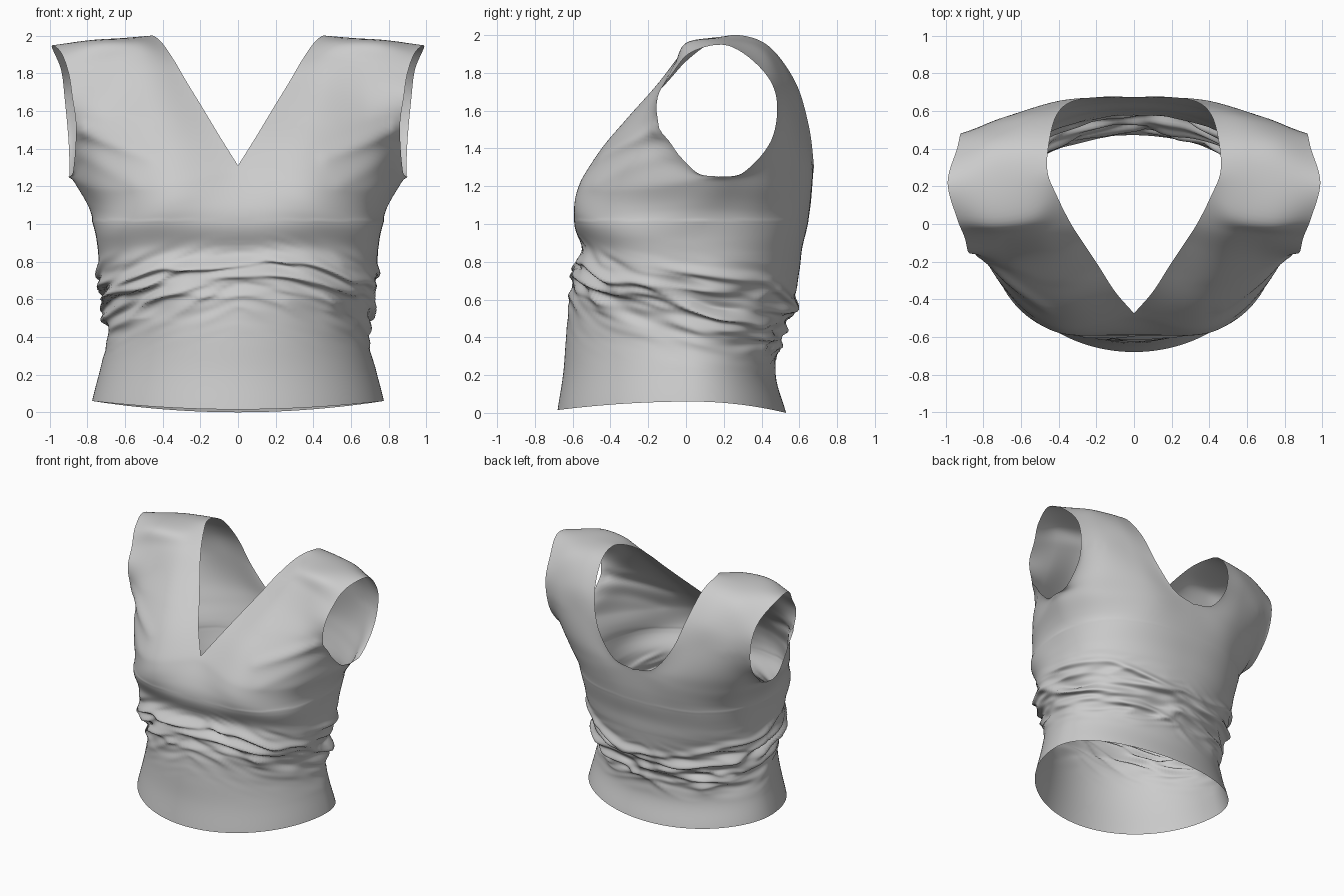
import bpy, bmesh, math
from mathutils import Vector, noise

if "Cube" in bpy.data.objects:
    bpy.data.objects.remove(bpy.data.objects["Cube"])

# Guide curves of one half of the yoke: centre front -> over the shoulder -> centre back
NECK = [(0, -.475, 1.31), (.10, -.36, 1.47), (.19, -.22, 1.62), (.27, -.10, 1.75),
        (.34, .01, 1.87), (.41, .15, 1.97), (.46, .28, 2.0), (.45, .44, 1.94),
        (.41, .58, 1.75), (.33, .65, 1.52), (.18, .675, 1.33), (0, .675, 1.28)]
INNER = [(.40, -.555, 1.22), (.39, -.445, 1.40), (.42, -.31, 1.56), (.46, -.16, 1.73),
         (.50, -.04, 1.88), (.55, .05, 1.97), (.62, .26, 1.985), (.60, .43, 1.93),
         (.58, .56, 1.75), (.53, .61, 1.54), (.45, .645, 1.35), (.39, .65, 1.24)]
OUTER = [(.73, -.30, 1.20), (.72, -.28, 1.38), (.70, -.23, 1.54), (.69, -.15, 1.69),
         (.70, -.06, 1.85), (.75, .01, 1.96), (.80, .24, 1.97), (.77, .42, 1.90),
         (.76, .52, 1.72), (.74, .55, 1.52), (.73, .52, 1.34), (.73, .46, 1.22)]
ARMHOLE = [(.90, .17, 1.25), (.875, .04, 1.285), (.86, -.13, 1.51), (.88, -.15, 1.67),
           (.90, -.07, 1.80), (.94, .03, 1.91), (.99, .22, 1.945), (.94, .40, 1.82),
           (.92, .48, 1.66), (.90, .45, 1.44), (.895, .30, 1.27), (.90, .17, 1.25)]
# Torso rings: height, half width, front y, back y
TORSO = [(0, .775, -.68, .53), (.2, .73, -.65, .475), (.4, .695, -.635, .495),
         (.6, .705, -.615, .57), (.75, .735, -.58, .60), (.87, .745, -.55, .615),
         (1.0, .765, -.60, .645), (1.1, .785, -.60, .66), (1.25, .86, -.54, .67)]
NV, NT, NB = 40, 77, 150


def spline(pts, t):
    """Catmull-Rom through points, t in 0..1."""
    pts = [Vector(p) for p in pts]
    n = len(pts) - 1
    i = min(int(t * n), n - 1)
    f = t * n - i
    b, c = pts[i], pts[i + 1]
    a = pts[i - 1] if i > 0 else b * 2 - c
    d = pts[i + 2] if i + 2 <= n else c * 2 - b
    return 0.5 * (2 * b + (c - a) * f + (2 * a - 5 * b + 4 * c - d) * f * f
                  + (3 * b - a - 3 * c + d) * f ** 3)


def smooth(x):
    x = max(0, min(1, x))
    return x * x * (3 - 2 * x)


def ring_size(z):
    for i in range(len(TORSO) - 1):
        if z <= TORSO[i + 1][0] + 1e-6:
            f = (z - TORSO[i][0]) / (TORSO[i + 1][0] - TORSO[i][0])
            return spline([r[1:] for r in TORSO], (i + f) / (len(TORSO) - 1))


def torso_point(z, v, back):
    """Point on the torso ring, v from the centre line (0) to the side (1)."""
    w, yf, yb = ring_size(z)
    th = v * math.pi / 2
    p = 1 - (.17 if back else .30) * smooth((z - .5) / .45)
    yc = .03
    y = yc + ((yb if back else yf) - yc) * abs(math.cos(th)) ** p
    hem = .06 - (.06 if back else .045) * math.cos(th) ** 2
    return Vector((w * math.sin(th) ** p, y, z + hem * (1 - smooth(z / .45))))


def bell(x, w):
    return math.exp(-(x / w) ** 2)


def gathers(p):
    """Gathered waist folds: a few long rolls plus fine creases."""
    if p.z > 1.05:
        return p
    r = Vector((p.x, p.y, 0)).normalized()
    c = -r.y
    q = p.z - (.66 + .145 * c + .03 * noise.noise(Vector((p.x * 2, p.y * 2, 3))))
    rear = smooth(.5 - c)
    d = 0
    for k, (q0, amp) in enumerate([(.0, .042), (-.075, .034), (-.15, .024), (.10, .036 * rear)]):
        wob = .045 * noise.noise(Vector((p.x * 2.5, p.y * 2.5, 7 + 4 * k)))
        var = .6 + 1.1 * noise.noise(Vector((p.x * 1.9, p.y * 1.9, 10 + k * 5)))
        d += amp * max(var, .1) * bell(q - q0 + wob, .025)
    env = bell(q + .10, .18) * smooth((p.z - .15) / .2) * (1 - smooth((q - .05) / .12) * (1 - rear))
    n1 = noise.noise(Vector((p.x * 2.4, p.y * 2.4, q * 11 + abs(p.x) * 4)))
    n2 = noise.noise(Vector((p.x * 5, p.y * 5, q * 20 + 30 + abs(p.x) * 5)))
    d += env * (.55 + .55 * abs(r.x)) * (.06 * (.3 - abs(n1)) + .024 * n2)
    return p + r * d - Vector((0, 0, .5 * max(d, 0)))


def pulls(p):
    """Pulled creases running inward from the front of each armhole."""
    m = Vector((abs(p.x), p.z))
    for x0, z0, x1, z1, amp in [(.82, 1.50, .47, 1.36, .034), (.82, 1.37, .55, 1.22, .016)]:
        a, b = Vector((x0, z0)), Vector((x1, z1))
        f = max(0, min(1, (m - a).dot(b - a) / (b - a).length_squared))
        h = amp * bell((m - a - (b - a) * f).length, .04) * (1 - .6 * f)
        p = p + Vector((0, -h, -h * .4))
    return p


# Yoke grid: rows run round the shoulder, columns from neckline to armhole
yoke = []
for i in range(NT + 1):
    sec = [spline(g, i / NT) for g in (NECK, INNER, OUTER, ARMHOLE)]
    yoke.append([spline(sec, j / NV) for j in range(NV + 1)])

# Torso grids: blend the rings into the lower edge of the yoke
grids = [yoke]
for back in (False, True):
    top = yoke[-1] if back else yoke[0]
    rows = []
    for i in range(NB + 1):
        z = 1.25 * i / NB
        k = smooth((z - .92) / .33) if i < NB else 1
        rows.append([torso_point(z, j / NV, back)
                     + (top[j] - torso_point(1.25, j / NV, back)) * k for j in range(NV + 1)])
    grids.append(rows)

# Build both halves and weld the seams
bm = bmesh.new()
for sx in (1, -1):
    for rows in grids:
        vs = [[bm.verts.new(gathers(Vector((p.x * sx, p.y, p.z)))) for p in row] for row in rows]
        for i in range(len(vs) - 1):
            for j in range(NV):
                bm.faces.new((vs[i][j], vs[i][j + 1], vs[i + 1][j + 1], vs[i + 1][j]))
bmesh.ops.remove_doubles(bm, verts=bm.verts, dist=.0008)

# Soften the chest seam between torso and yoke, leaving open edges alone
seam = [v for v in bm.verts if 1.02 < v.co.z < 1.55 and not v.is_boundary]
for _ in range(16):
    bmesh.ops.smooth_vert(bm, verts=seam, factor=.5, use_axis_x=True, use_axis_y=True, use_axis_z=True)
for v in bm.verts:
    if v.co.y < .05 and v.co.z > 1.1:
        v.co = pulls(v.co)

# Face the cloth outward
bmesh.ops.recalc_face_normals(bm, faces=bm.faces)
mid = min(bm.faces, key=lambda f: f.calc_center_median().y)
if mid.normal.y > 0:
    bmesh.ops.reverse_faces(bm, faces=bm.faces)

mesh = bpy.data.meshes.new("draped_top")
bm.to_mesh(mesh)
bm.free()
garment = bpy.data.objects.new("draped_top", mesh)
bpy.context.collection.objects.link(garment)
for poly in mesh.polygons:
    poly.use_smooth = True
